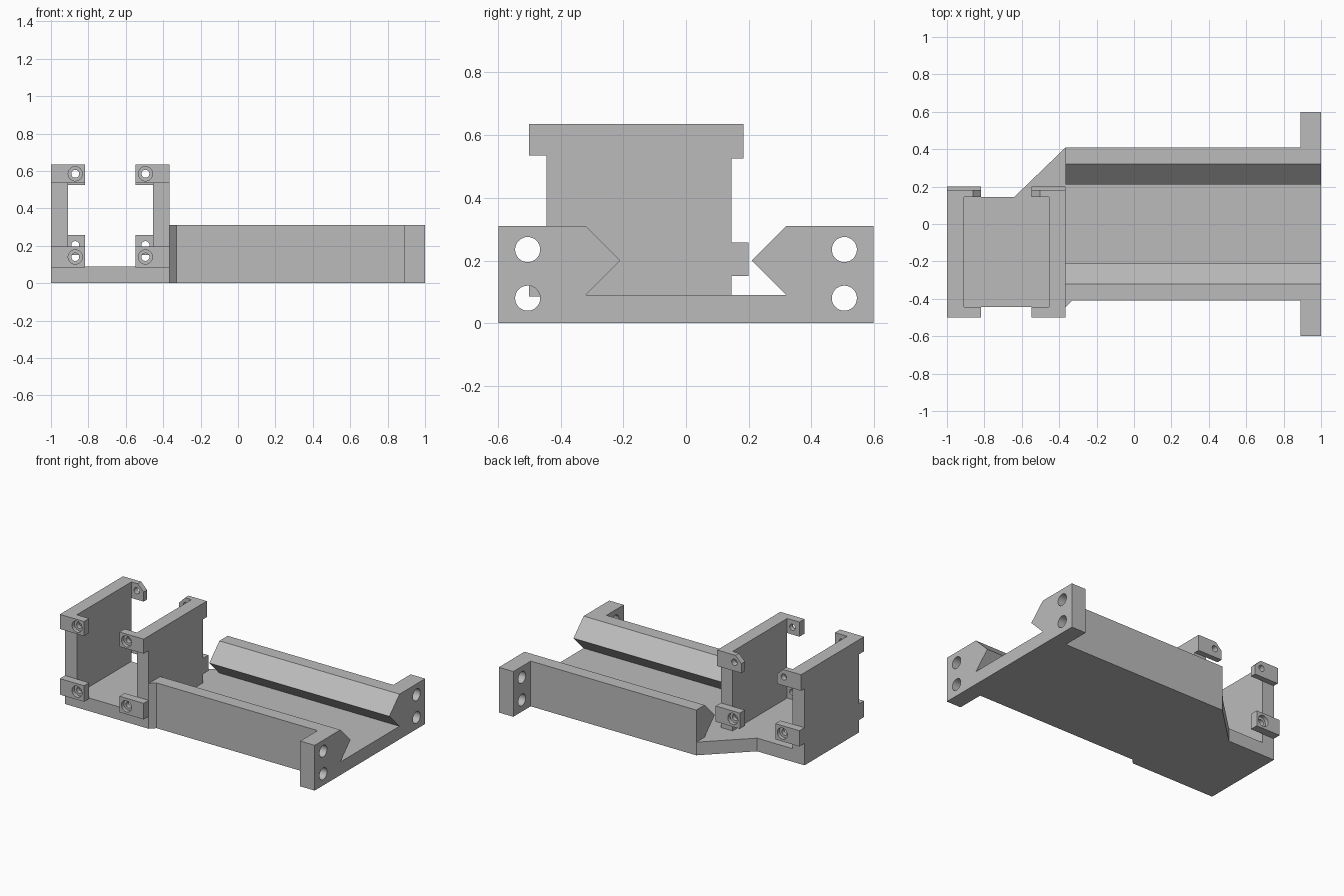
import bpy, bmesh
from math import pi
from mathutils import Matrix

cube = bpy.data.objects.get("Cube")
if cube:
    bpy.data.objects.remove(cube)

grey = bpy.data.materials.new("plain grey")
grey.use_nodes = True
colour = (0.5, 0.5, 0.5, 1)
grey.diffuse_color = colour
grey.node_tree.nodes["Principled BSDF"].inputs["Base Color"].default_value = colour


def add_object(name, bm):
    bmesh.ops.recalc_face_normals(bm, faces=bm.faces)
    mesh = bpy.data.meshes.new(name)
    bm.to_mesh(mesh)
    bm.free()
    mesh.materials.append(grey)
    obj = bpy.data.objects.new(name, mesh)
    bpy.context.scene.collection.objects.link(obj)
    return obj


def prism(name, outline, axis, low, high):
    """Extrude a 2D outline along an axis; the outline uses the other two axes in order."""
    def point(p, h):
        co = list(p)
        co.insert("xyz".index(axis), h)
        return co
    bm = bmesh.new()
    face = bm.faces.new([bm.verts.new(point(p, low)) for p in outline])
    ext = bmesh.ops.extrude_face_region(bm, geom=[face])
    for v in ext["geom"]:
        if isinstance(v, bmesh.types.BMVert):
            v.co["xyz".index(axis)] = high
    return add_object(name, bm)


def box(name, x, y, z):
    return prism(name, [(x[0], y[0]), (x[1], y[0]), (x[1], y[1]), (x[0], y[1])], "z", *z)


def drill(obj, centre, axis, radius, depth):
    """Cut a round hole centred at a point, along x or y."""
    bm = bmesh.new()
    turn = Matrix.Rotation(pi / 2, 4, "Y" if axis == "x" else "X")
    bmesh.ops.create_cone(bm, cap_ends=True, segments=32, radius1=radius, radius2=radius,
                          depth=depth, matrix=Matrix.Translation(centre) @ turn)
    cutter = add_object("hole_cutter", bm)
    cutter.hide_render = True
    mod = obj.modifiers.new("hole", "BOOLEAN")
    mod.operation, mod.solver, mod.object = "DIFFERENCE", "EXACT", cutter
    graph = bpy.context.evaluated_depsgraph_get()
    obj.data = bpy.data.meshes.new_from_object(obj.evaluated_get(graph))
    obj.modifiers.clear()
    bpy.data.objects.remove(cutter)


# Floor plate with the slanted rear corner
END = -0.365
prism("base_plate", [(-1, -0.445), (END, -0.445), (END, -0.41), (1, -0.41), (1, 0.41),
                     (END, 0.41), (-0.64, 0.145), (-1, 0.145)], "z", 0, 0.09)
prism("corner_wedge", [(END, -0.445), (-0.33, -0.41), (END, -0.41)], "z", 0, 0.31)

# Pointed rails and drilled mounting ears, front and back
for side, s in (("front", -1), ("back", 1)):
    prism(side + "_rail", [(s * 0.41, 0.09), (s * 0.41, 0.31), (s * 0.32, 0.31),
                           (s * 0.21, 0.2), (s * 0.32, 0.09)], "x", END, 1)
    ear = box(side + "_ear", (0.89, 1), sorted((s * 0.41, s * 0.598)), (0, 0.31))
    for z in (0.08, 0.235):
        drill(ear, (0.945, s * 0.505, z), "x", 0.04, 0.3)

# Two upright walls with drilled tabs reaching toward each other
for side, outer, d in (("right", -1, 1), ("left", END, -1)):
    inner, tip, hole_x = outer + d * 0.09, outer + d * 0.183, outer + d * 0.13
    span = sorted((outer, tip))
    box(side + "_wall", sorted((outer, inner)), (-0.445, 0.145), (0.09, 0.635))

    for level, low, high in (("lower", 0.085, 0.195), ("upper", 0.535, 0.635)):
        tab = box(f"{side}_{level}_front_tab", span, (-0.5, -0.445), (low, high))
        z = (low + high) / 2
        drill(tab, (hole_x, -0.47, z), "y", 0.021, 0.2)
        drill(tab, (hole_x, -0.5, z), "y", 0.038, 0.05)

    tab = box(side + "_lower_back_tab", span, (0.145, 0.2), (0.15, 0.258))
    drill(tab, (hole_x, 0.17, 0.204), "y", 0.021, 0.2)
    drill(tab, (hole_x, 0.2, 0.204), "y", 0.038, 0.05)

    tab = prism(side + "_upper_back_tab",
                [(outer, 0.525), (tip, 0.525), (tip, 0.59), (tip - d * 0.045, 0.635),
                 (outer, 0.635)], "y", 0.145, 0.183)
    drill(tab, (hole_x, 0.165, 0.585), "y", 0.021, 0.2)
